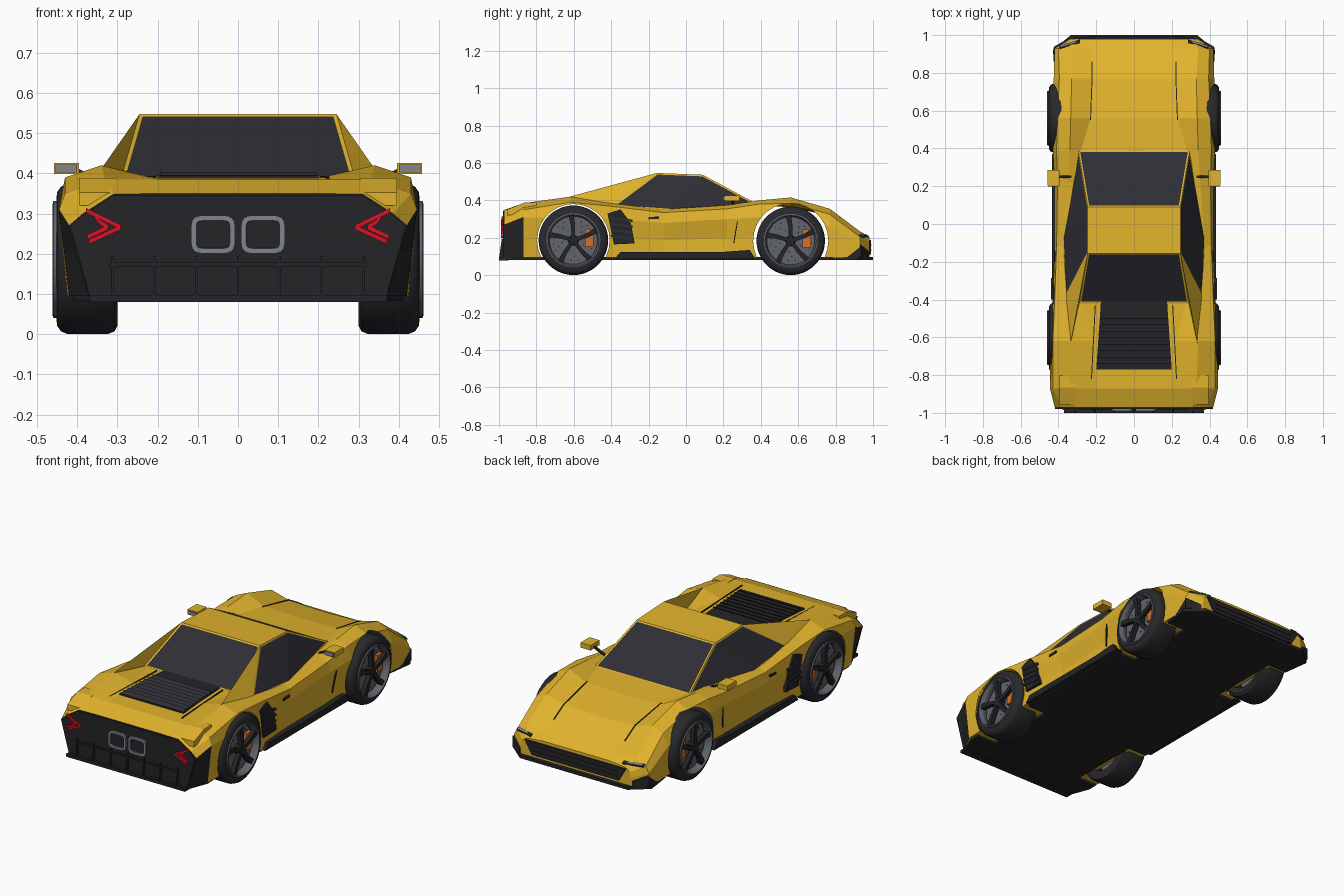
import bpy, bmesh, math
from mathutils import Vector, geometry

if "Cube" in bpy.data.objects:
    bpy.data.objects.remove(bpy.data.objects["Cube"])


def material(name, r, g, b):
    m = bpy.data.materials.new(name)
    m.diffuse_color = (r, g, b, 1)
    m.use_nodes = True
    m.node_tree.nodes["Principled BSDF"].inputs["Base Color"].default_value = m.diffuse_color
    return m


YELLOW = material("yellow paint", .75, .45, .025)
BLACK = material("black plastic", .018, .018, .021)
GLASS = material("dark glass", .027, .027, .035)
RUBBER = material("tyre rubber", .022, .022, .026)
GREY = material("disc grey", .12, .13, .15)
SILVER = material("light grey", .22, .24, .27)
ORANGE = material("caliper orange", .68, .16, .02)
RED = material("lamp red", .70, .006, .02)


def mesh(name, verts, faces, mats, mirror=False, mat_index=None):
    bm = bmesh.new()
    vs = [bm.verts.new(v) for v in verts]
    for i, f in enumerate(faces):
        face = bm.faces.new([vs[k] for k in f])
        if mat_index:
            face.material_index = mat_index[i]
    bmesh.ops.recalc_face_normals(bm, faces=bm.faces[:])
    me = bpy.data.meshes.new(name)
    bm.to_mesh(me)
    bm.free()
    for m in mats:
        me.materials.append(m)
    ob = bpy.data.objects.new(name, me)
    bpy.context.collection.objects.link(ob)
    if mirror:
        ob.modifiers.new("mirror", "MIRROR")
    return ob


def prism(name, pts, offset, mat, mirror=False):
    """Polygon swept by an offset vector, or by a thickness along its normal."""
    pts = [Vector(p) for p in pts]
    if not isinstance(offset, (tuple, Vector)):
        offset = geometry.normal(pts) * offset
    n = len(pts)
    faces = [list(range(n)), list(range(2 * n - 1, n - 1, -1))]
    faces += [(i, (i + 1) % n, (i + 1) % n + n, i + n) for i in range(n)]
    return mesh(name, pts + [p + Vector(offset) for p in pts], faces, [mat], mirror)


def box(name, x, y, z, mat, mirror=False):
    pts = [(x[0], y[0], z[0]), (x[1], y[0], z[0]), (x[1], y[1], z[0]), (x[0], y[1], z[0])]
    return prism(name, pts, (0, 0, z[1] - z[0]), mat, mirror)


def bar(name, p, q, side, depth, mat, mirror=True):
    """Strip from p to q, with a width vector and a depth vector."""
    p, q, s, d = Vector(p), Vector(q), Vector(side) / 2, Vector(depth)
    return prism(name, [p - s - d / 2, q - s - d / 2, q + s - d / 2, p + s - d / 2], d, mat, mirror)


def lathe(name, profile, cy, cz, mat, seg=40, mirror=True):
    """Closed (radius, x) profile turned about an axle."""
    n, verts, faces = len(profile), [], []
    for i in range(seg):
        a = 2 * math.pi * i / seg
        verts += [(x, cy + r * math.cos(a), cz + r * math.sin(a)) for r, x in profile]
        j = (i + 1) % seg
        faces += [(i * n + k, i * n + (k + 1) % n, j * n + (k + 1) % n, j * n + k) for k in range(n)]
    return mesh(name, verts, faces, [mat], mirror)


WHEELS = [(-.602, .187, .194), (.56, .184, .201)]  # axle y, z, arch radius

# Body shell: y, sill x, widest x z, shoulder x z, crest x z, inner x z, centre z
STATIONS = [
    (-.97, .37, .42, .27, .385, .30, .31, .348, .20, .35, .35),
    (-.87, .42, .445, .31, .43, .35, .33, .385, .20, .385, .385),
    (-.62, .43, .445, .31, .43, .39, .34, .42, .21, .39, .39),
    (-.41, .42, .43, .30, .42, .37, .36, .385, .28, .385, .385),
    (-.12, .405, .42, .28, .41, .335, .375, .352, .30, .36, .36),
    (.22, .405, .42, .30, .405, .355, .35, .375, .29, .37, .37),
    (.39, .415, .43, .31, .41, .38, .34, .40, .28, .375, .377),
    (.56, .42, .43, .30, .405, .385, .335, .416, .23, .368, .363),
    (.77, .42, .425, .26, .395, .325, .33, .355, .22, .325, .318),
    (.93, .42, .42, .17, .40, .205, .34, .235, .22, .235, .235),
    (.98, .34, .34, .14, .335, .175, .31, .195, .20, .205, .205)]


def body_shell():
    verts, faces, idx = [], [], []
    for y, sx, *r in STATIONS:
        recess = .015 if -.3 < y < .3 else 0
        low = ((sx + r[0]) / 2 - recess, (.095 + r[1]) / 2)
        half = [(sx, .095), low] + [(r[i], r[i + 1]) for i in (0, 2, 4, 6)]
        verts += [(x, y, z) for x, z in half] + [(0, y, r[8])]
        verts += [(-x, y, z) for x, z in reversed(half)]
    n = 13
    for s in range(len(STATIONS) - 1):
        for k in range(n):
            a, b = s * n + k, s * n + (k + 1) % n
            faces.append((a, b, b + n, a + n))
            idx.append(1 if s == 0 and k in (0, 1, 10, 11) else 0)
    faces += [list(range(n)), [len(verts) - 1 - i for i in range(n)]]
    idx += [1, 0]
    ob = mesh("body_shell", verts, faces, [YELLOW, BLACK, RUBBER], mat_index=idx)
    # Wheel openings
    cutters = []
    for cy, cz, r in WHEELS:
        for sx in (1, -1):
            ring = [(.325 * sx, cy + r * math.cos(math.tau * i / 28), cz + r * math.sin(math.tau * i / 28))
                    for i in range(28)]
            c = prism("arch_cutter", ring, (.3 * sx, 0, 0), YELLOW)
            c.data.materials.append(BLACK)
            c.data.materials.append(RUBBER)
            for p in c.data.polygons:
                p.material_index = 2
            c.hide_render = True
            m = ob.modifiers.new("arch", "BOOLEAN")
            m.operation, m.solver, m.object = "DIFFERENCE", "EXACT", c
            cutters.append(c)
    dg = bpy.context.evaluated_depsgraph_get()
    me = bpy.data.meshes.new_from_object(ob.evaluated_get(dg))
    ob.modifiers.clear()
    for c in cutters:
        bpy.data.objects.remove(c)
    # Keep only the outer skin
    bm = bmesh.new()
    bm.from_mesh(me)
    bmesh.ops.delete(bm, geom=[f for f in bm.faces if f.material_index == 2], context="FACES")
    bm.to_mesh(me)
    bm.free()
    ob.data = me


body_shell()

# Raised tail corners
prism("tail_corner", [(.305, -.955, .32), (.305, -.955, .352), (.305, -.865, .388), (.305, -.80, .388), (.305, -.80, .34)],
      (.09, 0, 0), YELLOW, True)

# Flat floor with wheel notches and front splitter
half = [(.36, -.99), (.41, -.86), (.41, -.81), (.29, -.81), (.29, -.39), (.41, -.39), (.41, .35),
        (.29, .35), (.29, .77), (.41, .77), (.43, .92), (.335, 1.0)]
outline = [(x, y, .082) for x, y in half] + [(-x, y, .082) for x, y in reversed(half)]
prism("floor_splitter", outline, (0, 0, .016), BLACK)

# Cabin with inset windows and rear buttresses
A, B, C = (.245, .09, .537), (.245, -.155, .547), (.295, .39, .376)
D, E = (.378, -.08, .348), (.365, -.39, .372)
F, G = (.29, -.42, .390), (.335, -.63, .418)
cab = [A, B, C, D, E, F, G]
cab += [(-x, y, z) for x, y, z in cab]
side = [(0, 2, 3), (0, 3, 4, 1), (1, 4, 6), (1, 6, 5)]
faces = [(0, 1, 8, 7), (0, 7, 9, 2), (1, 5, 12, 8)] + side + [tuple(i + 7 for i in f) for f in side]
cabin = mesh("cabin", cab, faces, [YELLOW, GLASS])
bm = bmesh.new()
bm.from_mesh(cabin.data)
bm.faces.ensure_lookup_table()
fs = bm.faces[:]
for group in ([fs[1]], [fs[2]], fs[3:5], fs[7:9]):
    bmesh.ops.inset_region(bm, faces=group, thickness=.009, depth=-.002, use_even_offset=True, use_boundary=True)
    for f in group:
        f.material_index = 1
bm.to_mesh(cabin.data)
bm.free()

# Engine cover louvres
prism("engine_cover", [(-.175, -.41, .385), (.175, -.41, .385), (.2, -.77, .385), (-.2, -.77, .385)], (0, 0, .009), BLACK)
for i in range(8):
    y = -.51 - i * .034
    w = .18 + .002 * i
    bar("louvre", (-w, y, .396), (w, y, .396), (0, .022, .010), (0, 0, .005), GLASS, False)

# Panel seams
bar("rear_deck_seam", (.205, -.43, .391), (.225, -.82, .389), (.005, 0, 0), (0, 0, .006), BLACK)
bar("hood_seam", (.23, .55, .370), (.222, .77, .327), (.005, 0, 0), (0, 0, .006), BLACK)
bar("hood_seam_front", (.222, .77, .327), (.222, .86, .276), (.005, 0, 0), (0, 0, .006), BLACK)
bar("door_seam", (.421, .275, .29), (.408, .255, .17), (0, .005, 0), (.008, 0, 0), BLACK)
bar("door_handle", (.42, -.2, .305), (.42, -.145, .308), (0, 0, .012), (.008, 0, 0), BLACK)

# Side skirts and side intakes
prism("side_skirt", [(.39, -.38, .09), (.39, .37, .09), (.39, .34, .135), (.39, .2, .125), (.39, -.35, .125)],
      (.045, 0, 0), BLACK, True)
prism("side_intake", [(.395, -.42, .33), (.395, -.35, .352), (.395, -.295, .28), (.395, -.275, .17), (.395, -.385, .165)],
      (.037, 0, 0), BLACK, True)
for i in range(4):
    z = .195 + i * .032
    bar("intake_slat", (.433, -.40, z + .015), (.433, -.285, z), (0, 0, .012), (.012, 0, 0), GLASS)

# Mirrors
box("mirror", (.395, .458), (.205, .285), (.398, .426), YELLOW, True)
box("mirror_glass", (.400, .454), (.199, .206), (.402, .422), SILVER, True)
bar("mirror_arm", (.33, .25, .375), (.405, .25, .41), (0, .014, 0), (0, 0, .01), BLACK)

# Nose grille, corner vents and headlights
prism("nose_grille", [(-.27, .974, .112), (.27, .974, .112), (.315, .974, .188), (-.315, .974, .188)], (0, .014, 0), BLACK)
for z in (.132, .158):
    box("grille_bar", (-.26, .26), (.984, .993), (z, z + .006), GLASS)
prism("corner_vent", [(.418, .930, .098), (.345, .973, .098), (.345, .973, .125), (.418, .930, .160)], (.006, .008, 0), BLACK, True)
prism("corner_blade", [(.416, .86, .095), (.416, .935, .095), (.416, .935, .155)], (.009, 0, 0), BLACK, True)
bar("headlight_trim", (.395, .935, .209), (.285, .968, .212), (0, .016, -.01), (0, .003, .006), BLACK)
bar("headlight", (.388, .940, .210), (.31, .963, .213), (0, .010, -.006), (0, .003, .010), SILVER)

# Rear panel and tail lamps
half = [(.37, .097), (.417, .27), (.383, .298), (.31, .346)]
prism("rear_panel", [(x, -.965, z) for x, z in half] + [(-x, -.965, z) for x, z in reversed(half)], (0, -.014, 0), BLACK)
for p, q in [((.378, .308), (.291, .266)), ((.291, .266), (.370, .230)),
             ((.357, .297), (.346, .280)), ((.346, .280), (.322, .266)), ((.322, .266), (.376, .241))]:
    bar("tail_lamp", (p[0], -.980, p[1]), (q[0], -.980, q[1]), (0, 0, .012), (0, .012, 0), RED)

# Twin exhausts: rounded frames with dark centres
pts = []
for i in range(20):
    a = math.tau * (i + .5) / 20
    c, s = math.cos(a), math.sin(a)
    pts.append((.062 + .055 * math.copysign(abs(c) ** .45, c), -.968, .248 + .048 * math.copysign(abs(s) ** .45, s)))
exhaust = prism("exhaust", pts, (0, -.022, 0), SILVER, True)
exhaust.data.materials.append(BLACK)
bm = bmesh.new()
bm.from_mesh(exhaust.data)
front = min(bm.faces, key=lambda f: f.calc_center_median().y)
bmesh.ops.inset_region(bm, faces=[front], thickness=.013, use_even_offset=True)
bmesh.ops.inset_region(bm, faces=[front], thickness=.0005, use_even_offset=True)
front.material_index = 1
bmesh.ops.translate(bm, verts=front.verts[:], vec=(0, .008, 0))
bm.to_mesh(exhaust.data)
bm.free()

# Rear diffuser
box("diffuser_lip", (-.37, .37), (-1.0, -.95), (.08, .097), BLACK)
box("diffuser_top", (-.32, .32), (-.986, -.965), (.168, .178), BLACK)
for i in range(-3, 4):
    x = i * .104
    prism("diffuser_fin", [(x - .003, -.965, .195), (x - .003, -.985, .195), (x - .003, -1.0, .088), (x - .003, -.965, .088)],
          (.006, 0, 0), BLACK)

# Wheels
for cy, cz, _ in WHEELS:
    R = cz - .001
    tyre = lathe("tyre", [(.13, .305), (R - .02, .30), (R - .006, .307), (R, .322), (R, .425), (R - .006, .44),
                          (R - .02, .45), (.138, .452), (.13, .43)], cy, cz, RUBBER, 48)
    lathe("rim_lip", [(.130, .42), (.144, .45), (.144, .459), (.137, .461), (.128, .44)], cy, cz, GREY)
    lathe("brake_disc", [(.0, .38), (.132, .38), (.132, .415), (.0, .415)], cy, cz, GREY)
    lathe("hub", [(.0, .41), (.028, .41), (.024, .452), (.0, .454)], cy, cz, BLACK, 20)
    for k in range(5):
        a = math.tau * k / 5 + math.pi / 2

        def at(r, t):
            return (.428, cy + r * math.cos(a + t), cz + r * math.sin(a + t))
        prism("spoke", [at(.02, -.5), at(.08, -.12), at(.134, -.02), at(.134, .2), at(.08, .17), at(.02, .5)],
              (.024, 0, 0), BLACK, True)
        for r, t in ((.06, .5), (.085, .7), (.108, .5), (.108, .85)):
            lathe("disc_hole", [(0, .414), (.004, .414), (.004, .417), (0, .417)], at(r, t)[1], at(r, t)[2], BLACK, 6)
    box("caliper", (.41, .432), (cy + .062, cy + .108), (cz - .035, cz + .06), ORANGE, True)
    tyre.select_set(True)
    bpy.context.view_layer.objects.active = tyre
    bpy.ops.object.shade_smooth_by_angle(angle=math.radians(35))
    tyre.select_set(False)
